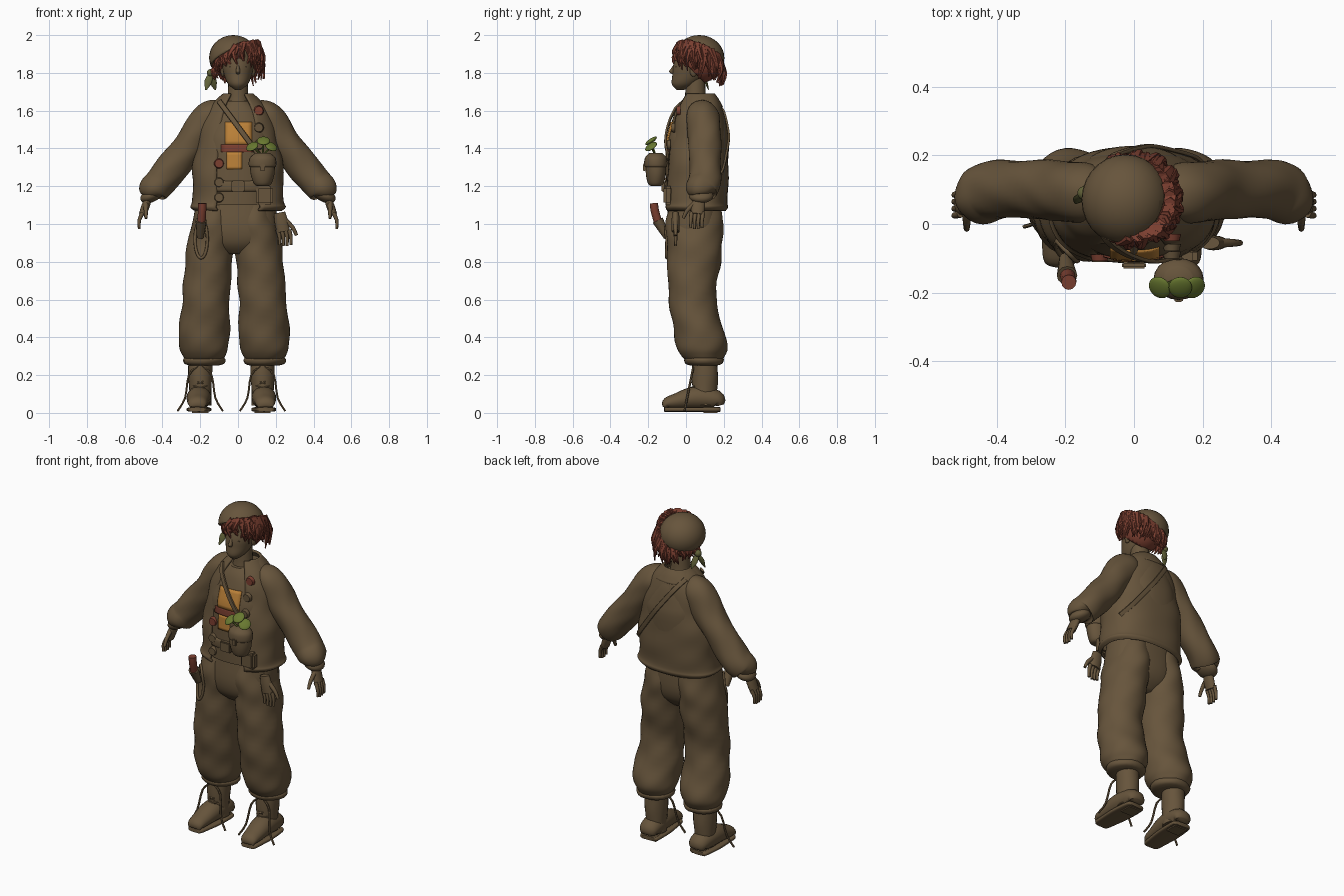
import bpy, bmesh, random
from math import sin, cos, pi, copysign, radians
from mathutils import Vector, Matrix
from mathutils.bvhtree import BVHTree

if "Cube" in bpy.data.objects:
    bpy.data.objects.remove(bpy.data.objects["Cube"])
random.seed(4)
X, Y, Z = Matrix.Identity(3)
SIDES = ((-1, "right"), (1, "left"))
trees = []


def material(name, *rgb):
    m = bpy.data.materials.new(name)
    m.use_nodes = True
    m.diffuse_color = (*rgb, 1)
    m.node_tree.nodes["Principled BSDF"].inputs["Base Color"].default_value = (*rgb, 1)
    return m


BROWN = material("earth brown", .135, .09, .045)
RED = material("rust red", .2, .05, .03)
ORANGE = material("ochre orange", .5, .22, .04)
GREEN = material("leaf green", .14, .19, .03)
OLIVE = material("dull olive", .12, .12, .04)


def finish(name, bm, mat, body=False, thick=0):
    bmesh.ops.recalc_face_normals(bm, faces=bm.faces)
    for face in bm.faces:
        face.smooth = True
    if body:
        trees.append(BVHTree.FromBMesh(bm))
    mesh = bpy.data.meshes.new(name)
    bm.to_mesh(mesh)
    bm.free()
    mesh.set_sharp_from_angle(angle=radians(50))
    mesh.materials.append(mat)
    part = bpy.data.objects.new(name, mesh)
    bpy.context.collection.objects.link(part)
    if thick:
        part.modifiers.new("thickness", "SOLIDIFY").thickness = thick


def smooth_keys(keys, steps):
    out, last = [], len(keys) - 1
    for i in range(last):
        quad = list(zip(keys[max(i - 1, 0)], keys[i], keys[i + 1], keys[min(i + 2, last)]))
        for j in range(steps):
            t = j / steps
            out.append([b + t / 2 * (c - a + t * (2*a - 5*b + 4*c - d + t * (3*b - a - 3*c + d)))
                        for a, b, c, d in quad])
    return out + [keys[-1]]


# Sweep an oval along keys (x, y, z, radius) or (x, y, z, rx, ry); rings stay level without ref
def sweep(name, mat, keys, sides=20, steps=4, ref=None, flat=1, fold=0, power=2, gap=0, body=False, thick=0):
    bm, rings = bmesh.new(), []
    keys = [k if len(k) > 4 else (*k[:3], k[3] * flat, k[3]) for k in keys]
    pts = smooth_keys(keys, steps)
    for i, (x, y, z, rx, ry) in enumerate(pts):
        u, v, ring = X, Y, []
        if ref is not None:
            along = Vector(pts[min(i + 1, len(pts) - 1)][:3]) - Vector(pts[max(i - 1, 0)][:3])
            u = along.cross(ref).normalized()
            v = u.cross(along).normalized()
        for k in range(sides + (gap > 0)):
            a = gap - pi / 2 + (pi - gap) * 2 * k / sides
            wave = 1 + fold * (sin(2 * a + 30 * z) + sin(5 * a - 40 * z) / 2)
            c, s = [copysign(abs(q) ** (2 / power), q) * wave for q in (cos(a), sin(a))]
            ring.append(bm.verts.new(Vector((x, y, z)) + u * c * max(rx, .001) + v * s * max(ry, .001)))
        rings.append(ring)
    for low, high in zip(rings, rings[1:]):
        for k in range(sides):
            m = (k + 1) % len(low)
            bm.faces.new((low[k], low[m], high[m], high[k]))
    if not gap:
        bm.faces.new(rings[0])
        bm.faces.new(rings[-1])
    finish(name, bm, mat, body, thick)


# Upright form from rows of (height, half width); depth follows the width by a rule
def tower(name, mat, rows, x=0, y=0, lean=0, extra=0, depth=1, **style):
    base = rows[0][0]
    sweep(name, mat, [(x, y + lean * (z - base), z, r, extra + depth * r) for z, r in rows], **style)


def cord(name, mat, pts, radius, ref=Y, sides=8, taper=1):
    last = len(pts) - 1
    sweep(name, mat, [(*p, radius * (1 + (taper - 1) * i / last)) for i, p in enumerate(pts)], sides, 3, ref)


# Ellipsoid, optionally keeping only the part above a cutting plane
def ball(name, mat, centre, radii, cut=None, turn=Matrix()):
    bm = bmesh.new()
    place = Matrix.Translation(centre) @ turn @ Matrix.Diagonal((*radii, 1))
    bmesh.ops.create_uvsphere(bm, u_segments=28, v_segments=18, radius=1, matrix=place)
    if cut:
        bmesh.ops.bisect_plane(bm, geom=bm.verts[:] + bm.edges[:] + bm.faces[:],
                               plane_co=cut[0], plane_no=cut[1], clear_inner=True)
    finish(name, bm, mat, thick=.01 if cut else 0)


def box(name, mat, centre, size):
    bm = bmesh.new()
    bmesh.ops.create_cube(bm, size=1, matrix=Matrix.Translation(centre) @ Matrix.Diagonal((*size, 1)))
    bmesh.ops.bevel(bm, geom=bm.edges[:], offset=min(size) / 4, segments=2, affect="EDGES")
    finish(name, bm, mat)


def on_body(x, z, back=False):
    facing = -Y if back else Y
    hits = [tree.ray_cast(Vector((x, 0, z)) - facing, facing)[0] for tree in trees]
    depths = [hit.y for hit in hits if hit]
    return (max(depths) if back else min(depths)) if depths else .06


def patch(name, mat, left, right, low, high, n=6):
    bm = bmesh.new()
    grid = []
    for j in range(n + 1):
        z = low + (high - low) * j / n
        row = [left + (right - left) * i / n for i in range(n + 1)]
        grid.append([bm.verts.new((x, on_body(x, z) - .006, z)) for x in row])
    for a, b in zip(grid, grid[1:]):
        for i in range(n):
            bm.faces.new((a[i], a[i + 1], b[i + 1], b[i]))
    finish(name, bm, mat, thick=.008)


# Palm, four fingers and a thumb hanging from a wrist; across points to the thumb side
def hand(name, wrist, across, lean):
    knuckles = wrist + lean - Z * .1
    sweep(name + "_palm", BROWN, [(*wrist, .03), (*wrist.lerp(knuckles, .5), .036), (*knuckles, .034)],
          ref=across, flat=.6)
    for i in range(4):
        root = knuckles + across * (i - 1.5) * .02 + Z * .01
        middle = root + lean / 2 - Z * .04
        cord(f"{name}_finger_{i + 1}", BROWN, [root, middle, middle - Z * (.04 + .008 * sin(i))], .012, across, taper=.6)
    root = wrist + lean / 2 - Z * .04 + across * .02
    cord(name + "_thumb", BROWN, [root, root + across * .04 - Z * .04, root + across * .06 - Z * .08],
         .014, X if across.x == 0 else Y, taper=.6)


def flip(s, keys, shift=0):
    return [(s * k[0] + shift, *k[1:]) for k in keys]


# Shirt with its coloured cloth pieces
BODY = dict(y=.05, lean=.04, depth=.55, power=2.4, sides=48, body=True)
tower("shirt", BROWN, [(1.1, .18), (1.4, .19), (1.5, .17), (1.6, .12), (1.65, .07)], extra=.06, fold=.004, **BODY)
patch("shirt_upper_panel", ORANGE, -.07, .075, 1.42, 1.54)
patch("shirt_band", RED, -.09, .09, 1.38, 1.42)
patch("shirt_lower_panel", ORANGE, -.06, .02, 1.29, 1.38)

# Trousers
tower("trouser_hips", BROWN, [(1.2, .18), (1, .21), (.9, .18), (.84, .08)], extra=.03, fold=.006, **BODY)
for s, side in SIDES:
    sweep(side + "_trouser_leg", BROWN, flip(s, [
        (.1, .05, 1.15, .09, .13), (.11, .045, 1, .115, .15), (.13, .045, .85, .125, .145),
        (.15, .035, .6, .125, .125), (.16, .08, .38, .135, .135), (.16, .09, .3, .11, .115),
        (.16, .1, .26, .07, .07)], -.02), 40, 8, fold=.026, body=True)
    tower(side + "_trouser_cuff", BROWN, [(.31, .08), (.285, .108), (.26, .1), (.25, .07)], s * .16 - .02, .095, fold=.04)

# Belt and buckle
tower("belt", BROWN, [(1.17, .19), (1.18, .21), (1.22, .21), (1.23, .19)], y=.05, extra=.05, depth=.55, power=2.4)
box("belt_buckle", BROWN, (0, -.12, 1.2), (.07, .02, .06))

# Open jacket with gathered hem and collar
tower("jacket", BROWN, [(1.07, .23), (1.09, .25), (1.13, .24), (1.3, .24), (1.45, .21), (1.55, .185),
                        (1.63, .14), (1.69, .08)], extra=.035, fold=.012, steps=6, gap=.42, thick=.012, **BODY)
tower("jacket_collar", BROWN, [(1.62, .15), (1.66, .115), (1.69, .08)], y=.075, lean=.1, extra=.015, depth=.7,
      gap=.8, thick=.012, sides=32)
for s, side in SIDES:
    sweep(side + "_sleeve", BROWN, flip(s, [
        (.08, .08, 1.59, .06), (.15, .09, 1.56, .09), (.26, .1, 1.41, .085), (.4, .1, 1.235, .085),
        (.45, .08, 1.18, .08), (.46, .08, 1.15, .05)]), 32, 8, Y, fold=.03)
    ball(side + "_sleeve_cuff", BROWN, (s * .46, .08, 1.15), (.06, .065, .035), turn=Matrix.Rotation(s * .4, 4, "Y"))
    hand(side + "_hand", Vector((s * .47, .07, 1.15)), -Y, Vector((s * .035, -.01, 0)))

# Boots with soles, crossed laces and loose lace ends
for s, side in SIDES:
    mid = -.2 if s < 0 else .13
    tower(side + "_boot_shaft", BROWN, [(.3, .06), (.2, .064), (.1, .058), (.04, .058)], mid, .1, extra=.005, fold=.02)
    outline = [(.18, .02), (.16, .05), (.05, .06), (-.05, .042), (-.1, .03), (-.115, .01)]
    foot = [(mid + s * (.01 - y / 20), y, h + .02, h, .035 + h / 2) for y, h in outline]
    sweep(side + "_boot_foot", BROWN, foot, ref=X)
    sweep(side + "_boot_sole", BROWN, [(x, y, .018, .012, w) for x, y, z, h, w in foot], ref=X, power=4)
    box(side + "_boot_heel", BROWN, (mid, .13, .015), (.1, .09, .03))
    for d, way in SIDES:
        for i in range(5):
            front = Vector((mid, .03 + i / 300, .13 + .03 * i))
            step = Vector((d * .035, .02, .012))
            cord(f"{side}_lace_{way}_{i + 1}", BROWN, [front - step + Y * .04, front, front + step], .006, sides=6)
        reach = [(.01, .25), (.06, .2), (.08, .08), (.12, .01)]
        cord(f"{side}_lace_end_{way}", BROWN, [(mid + d * x, z / 5 - .01, z) for x, z in reach], .006, sides=6)

# Neck, head and face
tower("neck", BROWN, [(1.58, .08), (1.65, .058), (1.78, .05)], y=.05)
sweep("head", BROWN, [(0, -.03, 1.71, .02), (0, -.01, 1.74, .065), (0, .02, 1.79, .092), (0, .04, 1.85, .105),
                      (0, .06, 1.95, .09)], 28, 6, flat=.8)
sweep("nose", BROWN, [(0, -.055, 1.85, .006), (0, -.07, 1.82, .012), (0, -.075, 1.805, .014),
                      (0, -.06, 1.79, .008)], flat=.8)
ball("mouth", BROWN, (0, -.058, 1.765), (.02, .01, .006))
for s, side in SIDES:
    ball(side + "_eyelid", BROWN, (s * .03, -.047, 1.83), (.018, .012, .006))
    ball(side + "_ear", BROWN, (s * .08, .04, 1.81), (.012, .02, .03))

# Tilted cap
CAP, TILT = Vector((-.025, .07, 1.88)), Vector((-.45, .38, 1))
ball("cap", BROWN, CAP, (.128, .133, .12), (CAP + Z * .005, TILT))

# Hair: a shell under the cap and tousled locks along its rim
ball("hair_shell", RED, CAP + X * .025 - Z * .025, (.108, .115, .11), (CAP - Y * .105, Y + Z))
for i in range(120):
    a = 2 * pi * i / 120
    out = Vector((sin(a), -cos(a), 0))
    across = out.cross(Z)
    offset = X * .025 + out * .105
    root = CAP + offset + Z * (.015 - offset.dot(TILT))
    end = 1.8 + .055 * cos(a) + random.uniform(-.02, .03)
    tip = root + out * random.uniform(0, .025 + .012 * sin(a)) + across * random.uniform(-.05, .05)
    tip.z = min(end, root.z - .04)
    middle = root.lerp(tip, .55) + out * random.uniform(.008, .024) + across * random.uniform(-.015, .015)
    cord(f"hair_lock_{i + 1}", RED, [root, middle, tip], random.uniform(.014, .022), across, 6, .15)

# Cap tie
KNOT = Vector((-.145, .09, 1.8))
ball("cap_knot", OLIVE, KNOT, (.02, .02, .02))
for s, side in SIDES:
    tip = KNOT + Vector((s * .025, s * .03, -.09))
    sweep(side + "_cap_tie", OLIVE, [(*KNOT, .008), (*KNOT.lerp(tip, .5), .02), (*tip, .004)], 10, 4, X, flat=.4)

# Badges on the jacket fronts
for x, heights in ((.11, (1.6, 1.51, 1.42)), (-.1, (1.32, 1.22, 1.14))):
    for z in heights:
        bm = bmesh.new()
        place = Matrix.Translation((x, on_body(x, z) - .01, z)) @ Matrix.Rotation(-pi / 2, 4, "X")
        bmesh.ops.create_cone(bm, cap_ends=True, segments=20, radius1=.022, radius2=.027, depth=.02, matrix=place)
        finish("badge", bm, RED if z == heights[0] else BROWN)

# Cross-body strap, pouch and sprouting leaves
for name, back, end in (("strap_front", False, (.13, 1.34)), ("strap_back", True, (.22, 1.22))):
    line = [Vector((-.1, 1.65)).lerp(Vector(end), i / 9) for i in range(10)]
    off = .004 if back else -.014
    sweep(name, BROWN, [(x, on_body(x, z, back) + off, z, .014, .006) for x, z in line], 8, 3, Y, power=4)
POUCH = dict(x=.13, y=-.16, depth=.85)
tower("pouch", BROWN, [(1.2, .02), (1.21, .045), (1.26, .062), (1.32, .064), (1.36, .055)], fold=.02, **POUCH)
tower("pouch_flap", BROWN, [(1.3, .062), (1.31, .072), (1.35, .068), (1.375, .04)], fold=.01, **POUCH)
box("pouch_clasp", BROWN, (.13, -.22, 1.3), (.025, .015, .04))
box("jacket_pocket", BROWN, (.14, on_body(.14, 1.15), 1.15), (.09, .05, .1))
for i, x in enumerate((.075, .135, .175)):
    centre = Vector((x, -.185, 1.41 + .03 * (i % 2)))
    turn = Matrix.Rotation(.6, 4, "X") @ Matrix.Rotation(.4 * (i - 1), 4, "Y")
    ball(f"leaf_{i + 1}", GREEN, centre, (.034, .036, .012), turn=turn)
    cord(f"leaf_stem_{i + 1}", GREEN, [(.13, -.16, 1.36), centre], .005, X, 6)

# Knife, sheath and hanging loop on the right hip
cord("knife_handle", RED, [(-.19, -.17, 1.11), (-.19, -.165, 1.07), (-.195, -.145, 1)], .022, X, 12)
cord("knife_sheath", BROWN, [(-.195, -.15, 1.02), (-.2, -.1, .93)], .03, X, 12, .6)
ring = [(-.195 + .033 * cos(i * pi / 6), .92 + .1 * sin(i * pi / 6)) for i in range(13)]
cord("hip_loop", BROWN, [(x, on_body(x, z) - .005, z) for x, z in ring], .008)

# Spare glove on the left hip
hand("glove", Vector((.22, -.055, 1.06)), X, X * .02)
